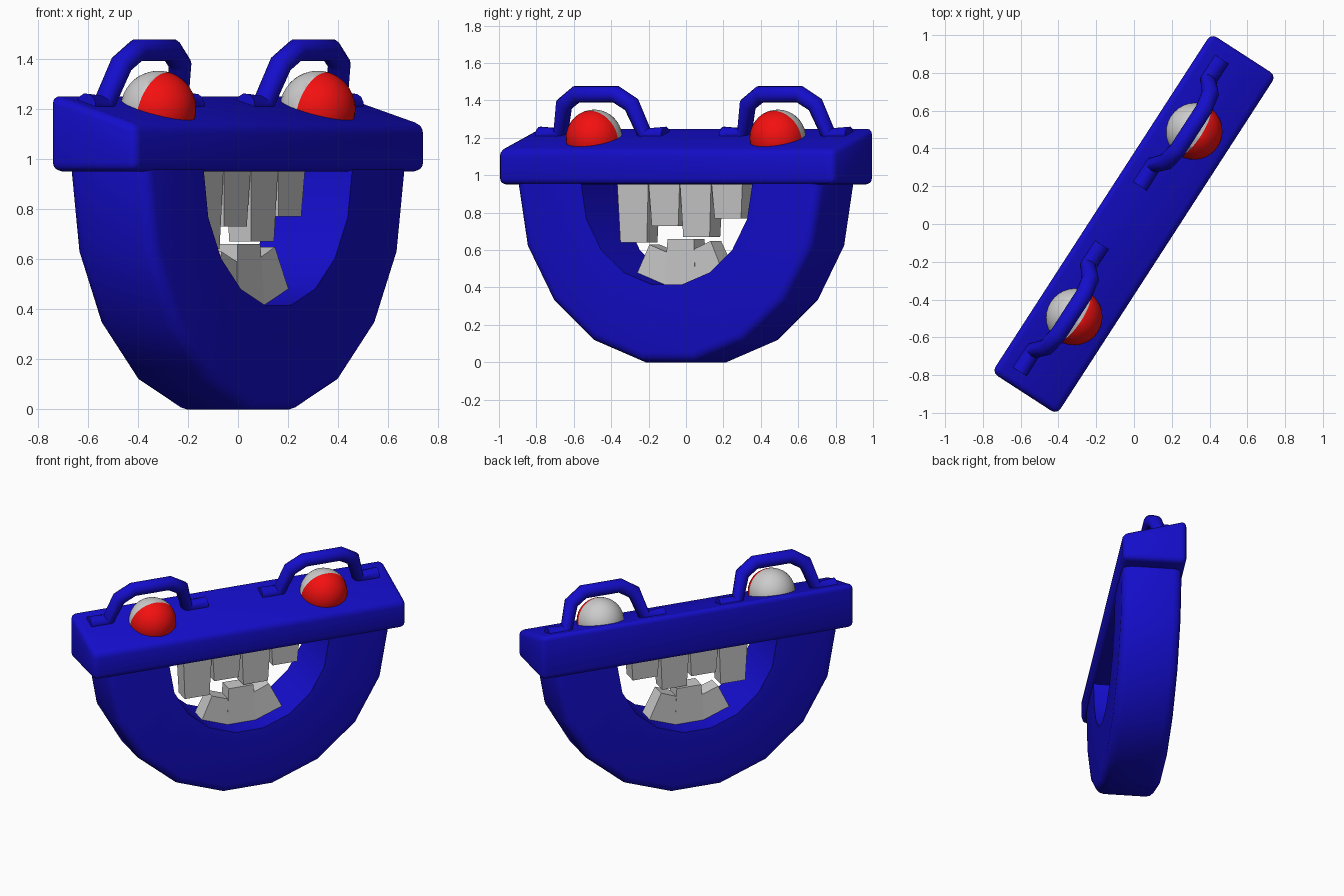
import bpy, bmesh
from math import sin, cos, radians
from mathutils import Matrix, Vector

if "Cube" in bpy.data.objects:
    bpy.data.objects.remove(bpy.data.objects["Cube"])

# Built along local x with the front at -y, then turned about z
TURN = Matrix.Rotation(radians(57.1), 4, 'Z')
SLOPE = radians(16.7)


def material(name, rgb):
    m = bpy.data.materials.new(name)
    m.diffuse_color = (*rgb, 1)
    m.use_nodes = True
    m.node_tree.nodes["Principled BSDF"].inputs["Base Color"].default_value = m.diffuse_color
    return m


BLUE = material("blue", (0.007, 0.004, 0.6))
RED = material("red", (0.9, 0.005, 0.005))


def finish(bm, name, mat=None, smooth=None):
    bmesh.ops.recalc_face_normals(bm, faces=bm.faces)
    bm.transform(TURN)
    me = bpy.data.meshes.new(name)
    bm.to_mesh(me)
    bm.free()
    ob = bpy.data.objects.new(name, me)
    bpy.context.collection.objects.link(ob)
    if mat:
        me.materials.append(mat)
    if smooth:
        bpy.ops.object.select_all(action='DESELECT')
        ob.select_set(True)
        bpy.context.view_layer.objects.active = ob
        bpy.ops.object.shade_smooth_by_angle(angle=radians(smooth))
    return ob


def loft(sections, closed_ends=True):
    bm = bmesh.new()
    rings = [[bm.verts.new(p) for p in s] for s in sections]
    n = len(rings[0])
    for a, b in zip(rings, rings[1:]):
        for i in range(n):
            j = (i + 1) % n
            bm.faces.new((a[i], a[j], b[j], b[i]))
    if closed_ends:
        bm.faces.new(rings[0])
        bm.faces.new(rings[-1])
    return bm


# Top bar: wedge-topped beam with rounded edges
profile = [(-0.205, 0.95), (0.205, 0.95), (0.205, 1.258), (-0.205, 1.135)]
bm = loft([[(x, y, z) for y, z in profile] for x in (-1.068, 1.068)])
bmesh.ops.recalc_face_normals(bm, faces=bm.faces)
bmesh.ops.bevel(bm, geom=bm.edges[:], offset=0.035, segments=3,
                profile=0.5, affect='EDGES')
finish(bm, "top_bar", BLUE, 40)

# Jaw: half ring of nine segments, outer rim rounded
W, RI, RO, B = 0.19, 0.545, 0.967, 0.055
section = [(RI, -W), (RO - B, -W)]
section += [(RO - B + B * sin(radians(a)), -W + B - B * cos(radians(a))) for a in (30, 60, 90)]
section += [(r, -y) for r, y in reversed(section)]
rings = [[(-r, y, 1.0) for r, y in section]]
for k in range(10):
    a = radians(180 + 20 * k)
    rings.append([(r * cos(a), y, 0.952 + r * sin(a)) for r, y in section])
rings.append([(r, y, 1.0) for r, y in section])
finish(loft(rings), "jaw", BLUE, 40)


# Teeth: tapered blocks
def tooth(name, root, tip, tilt=0.0, x=0.0, z=0.0, width=0.1):
    secs = []
    for h, k in ((root, 1.0), (tip, 0.84)):
        w, d = width * k, 0.062 * k
        secs.append([(-w, -d, h), (w, -d, h), (w, d, h), (-w, d, h)])
    bm = loft(secs)
    bm.transform(Matrix.Translation((x, 0, z)) @ Matrix.Rotation(tilt, 4, 'Y'))
    finish(bm, name)


for i, low in enumerate((0.64, 0.73, 0.67, 0.77)):
    tooth(f"upper_tooth_{i + 1}", 0.98, low, x=-0.3 + 0.2 * i)
for i, (tilt, x, z, h) in enumerate(((20, -0.175, 0.45, 0.16),
                                     (0, 0.0, 0.41, 0.25),
                                     (-22, 0.18, 0.45, 0.18))):
    tooth(f"lower_tooth_{i + 1}", -0.01, h, radians(tilt), x, z)

# Eyes: grey back half, red front half, tilted with the sloping top
for side, label in ((-1, "left"), (1, "right")):
    place = Matrix.Translation((0.585 * side, 0, 1.2)) @ Matrix.Rotation(SLOPE, 4, 'X')
    for part, keep, mat in (("front", -1, RED), ("back", 1, None)):
        bm = bmesh.new()
        bmesh.ops.create_uvsphere(bm, u_segments=32, v_segments=20, radius=0.151)
        bmesh.ops.bisect_plane(bm, geom=bm.verts[:] + bm.edges[:] + bm.faces[:],
                               plane_co=(0, 0, 0), plane_no=(0, -keep, 0), clear_outer=True)
        bm.transform(place)
        finish(bm, f"{label}_eye_{part}", mat, 60)

# Brow handles: bent tubes standing square to the sloping top
half = [(0.40, 0.0), (0.27, 0.0), (0.215, 0.17), (0.125, 0.228)]
path = [(-x, h) for x, h in half] + [(x, h) for x, h in reversed(half)]
for side, label in ((-1, "left"), (1, "right")):
    pts = [Vector((x, 0, h)) for x, h in path]
    secs = []
    for i, p in enumerate(pts):
        d_in = (p - pts[max(i - 1, 0)]).normalized()
        d_out = (pts[min(i + 1, len(pts) - 1)] - p).normalized()
        t = (d_in + d_out).normalized()
        n = Vector((-t.z, 0, t.x))
        secs.append([p + 0.046 * (n * cos(a) + Vector((0, 1, 0)) * sin(a))
                     for a in (radians(30 * k) for k in range(12))])
    bm = loft(secs)
    bm.transform(Matrix.Translation((0.585 * side, 0.085, 1.215)) @ Matrix.Rotation(SLOPE, 4, 'X'))
    finish(bm, f"{label}_brow_handle", BLUE, 50)
